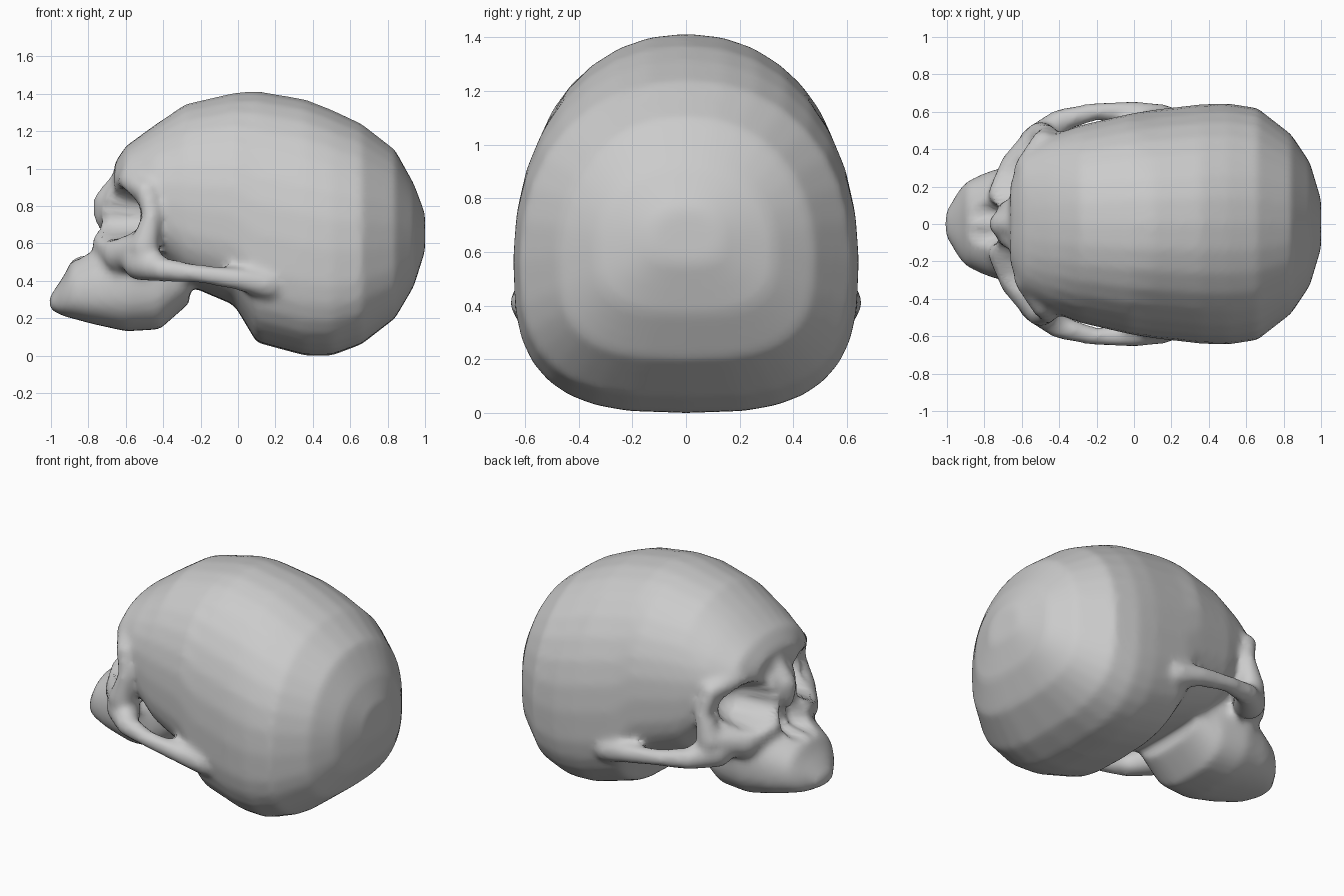
import bpy, bmesh, math
from mathutils import Vector

if "Cube" in bpy.data.objects:
    bpy.data.objects.remove(bpy.data.objects["Cube"])

bone = bpy.data.materials.new("bone_grey")
bone.use_nodes = True
GREY = (0.6, 0.6, 0.6, 1)
bone.diffuse_color = GREY
bone.node_tree.nodes["Principled BSDF"].inputs["Base Color"].default_value = GREY


def loft(bm, stations, upper, lower, middle, sides=32):
    """Skin rings along x; each station is (x, low z, high z, half width)."""
    rings = []
    for x, low, high, width in stations:
        mid = low + middle * (high - low)
        ring = []
        for i in range(sides):
            a = math.tau * i / sides
            c, s = math.cos(a), math.sin(a)
            p = 2 / (upper if s > 0 else lower)
            reach = high - mid if s > 0 else mid - low
            y = width * math.copysign(abs(c) ** p, c)
            z = mid + reach * math.copysign(abs(s) ** p, s)
            ring.append(bm.verts.new((x, y, z)))
        rings.append(ring)
    for a, b in zip(rings, rings[1:]):
        for i in range(sides):
            j = (i + 1) % sides
            bm.faces.new((a[i], a[j], b[j], b[i]))
    bm.faces.new(rings[0][::-1])
    bm.faces.new(rings[-1])


def ellipsoid(bm, centre, radii):
    verts = bmesh.ops.create_icosphere(bm, subdivisions=3, radius=1)["verts"]
    for v in verts:
        v.co = Vector(centre) + Vector([a * b for a, b in zip(v.co, radii)])


def strut(bm, path, sides=(1, -1), steps=7):
    """Rounded bar of close beads through (x, y, z, radius) points, per side."""
    for start, end in zip(path, path[1:]):
        for i in range(steps + 1):
            x, y, z, r = Vector(start).lerp(Vector(end), i / steps)
            for side in sides:
                ellipsoid(bm, (x, side * y, z), (r, r, r))


def hollow(bm, centre, radii):
    """Press the surface back along x to the rear of an ellipsoid."""
    for v in bm.verts:
        dx, dy, dz = [(a - b) / r for a, b, r in zip(v.co, centre, radii)]
        depth = 1 - dy * dy - dz * dz
        if depth > 0 and dx * dx < depth:
            v.co.x = centre[0] + radii[0] * math.sqrt(depth)


bm = bmesh.new()

# Braincase
loft(bm, [(-.66, .86, 1.03, .22), (-.6, .76, 1.12, .37), (-.45, .55, 1.23, .47),
          (-.28, .38, 1.345, .53), (-.02, .27, 1.405, .59), (.1, .07, 1.415, .61),
          (.36, 0, 1.37, .64), (.5, .0, 1.315, .645), (.66, .06, 1.24, .62),
          (.84, .2, 1.1, .48), (.94, .37, .92, .33), (1.0, .56, .76, .13)],
     2.15, 3, .43)

# Upper jaw
loft(bm, [(-1.01, .25, .31, .06), (-.93, .21, .43, .19), (-.89, .2, .51, .23),
          (-.78, .17, .58, .28), (-.6, .13, .72, .33), (-.42, .14, .72, .32),
          (-.26, .28, .66, .28)], 2.2, 2.6, .45)

# Bone behind the eye sockets
ellipsoid(bm, (-.43, 0, .74), (.24, .46, .27))

# Brow and outer rim of the sockets, running down into the cheekbone
strut(bm, [(-.6, .08, .93, .07), (-.57, .3, .94, .07), (-.49, .44, .88, .06),
           (-.46, .48, .75, .05), (-.5, .47, .58, .08), (-.62, .3, .54, .1),
           (-.7, .16, .6, .08)])
# Cheekbone and arch to the ear
strut(bm, [(-.52, .43, .5, .1), (-.4, .55, .46, .065), (-.22, .6, .44, .05),
           (0, .6, .41, .06), (.16, .56, .38, .08)])
# Nose bridge and the edges of the nose opening
strut(bm, [(-.6, 0, .93, .08), (-.7, 0, .82, .075), (-.72, 0, .72, .05)], (1,))
strut(bm, [(-.66, .08, .86, .05), (-.7, .14, .62, .06)])

bmesh.ops.recalc_face_normals(bm, faces=bm.faces[:])
mesh = bpy.data.meshes.new("skull")
bm.to_mesh(mesh)
bm.free()
mesh.materials.append(bone)
skull = bpy.data.objects.new("skull", mesh)
bpy.context.collection.objects.link(skull)

# Fuse the parts into one skin
fuse = skull.modifiers.new("fuse", "REMESH")
fuse.mode = "VOXEL"
fuse.voxel_size = .022
bpy.context.view_layer.objects.active = skull
skull.select_set(True)
bpy.ops.object.modifier_apply(modifier="fuse")

# Eye sockets and nose opening
bm = bmesh.new()
bm.from_mesh(skull.data)
for side in (1, -1):
    hollow(bm, (-.63, side * .27, .755), (.23, .155, .13))
    hollow(bm, (-.8, side * .05, .62), (.12, .06, .11))
for face in bm.faces:
    face.material_index = 0
    face.smooth = True
bm.to_mesh(skull.data)
bm.free()

# Blend the seams
blend = skull.modifiers.new("blend", "SMOOTH")
blend.iterations = 7
